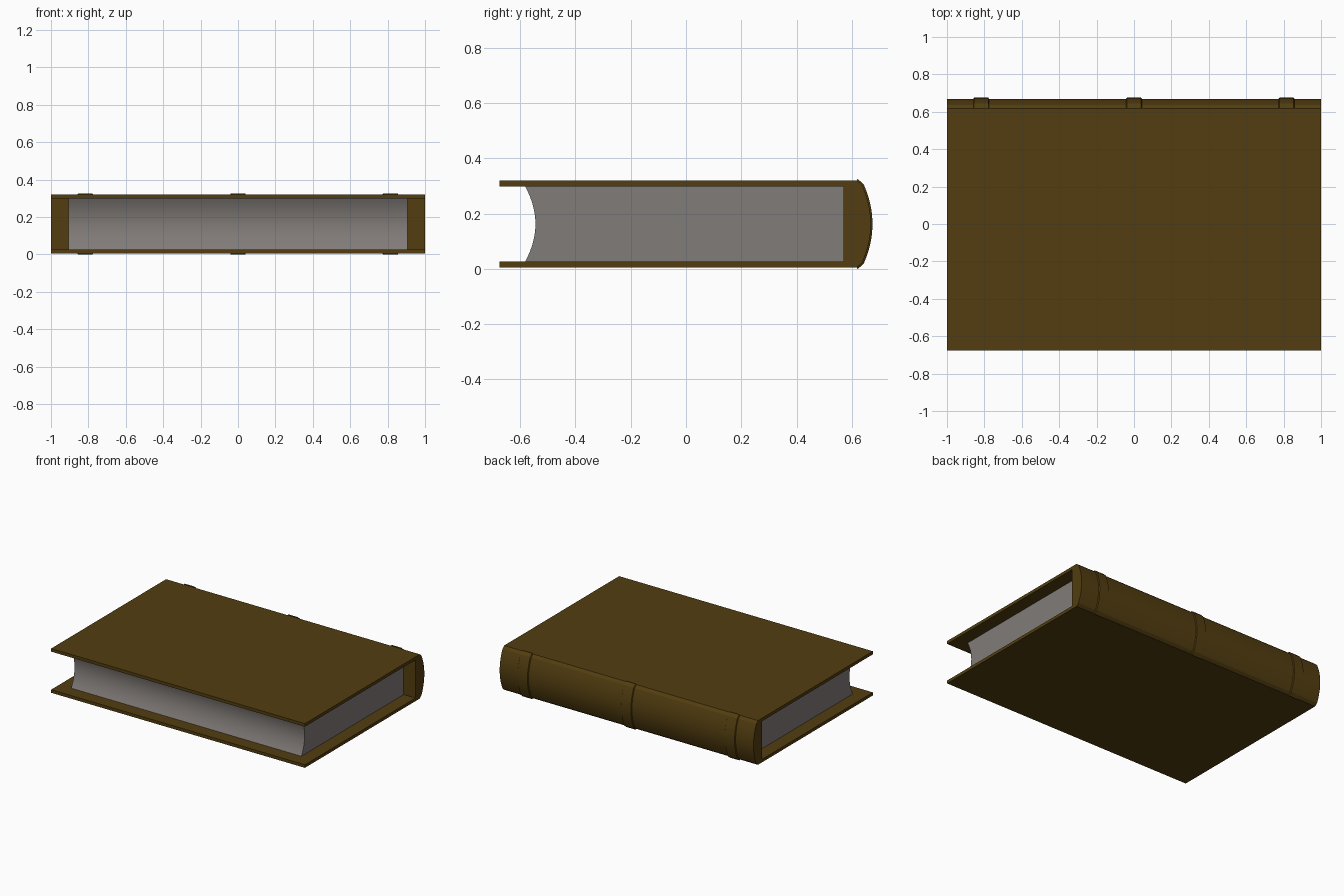
import bpy, bmesh

if "Cube" in bpy.data.objects:
    bpy.data.objects.remove(bpy.data.objects["Cube"])

MID = 0.1625  # half height of the book


def material(name, rgb):
    m = bpy.data.materials.new(name)
    m.diffuse_color = (*rgb, 1)
    m.use_nodes = True
    m.node_tree.nodes["Principled BSDF"].inputs["Base Color"].default_value = m.diffuse_color
    return m


leather = material("brown leather", (0.085, 0.047, 0.005))
paper = material("grey paper", (0.22, 0.20, 0.19))


def loft(name, sections, mat, angle=0.45):
    """Join equal-length (y, z) profiles placed along x and cap the ends."""
    bm = bmesh.new()
    rings = [[bm.verts.new((x, y, z)) for y, z in prof] for x, prof in sections]
    n = len(rings[0])
    for a, b in zip(rings, rings[1:]):
        for i in range(n):
            j = (i + 1) % n
            bm.faces.new((a[i], a[j], b[j], b[i]))
    bm.faces.new(rings[0])
    bm.faces.new(rings[-1])
    bmesh.ops.recalc_face_normals(bm, faces=bm.faces)
    me = bpy.data.meshes.new(name)
    bm.to_mesh(me)
    bm.free()
    me.materials.append(mat)
    ob = bpy.data.objects.new(name, me)
    bpy.context.collection.objects.link(ob)
    bpy.context.view_layer.objects.active = ob
    ob.select_set(True)
    bpy.ops.object.shade_smooth_by_angle(angle=angle)
    ob.select_set(False)
    return ob


def arc(edge_y, mid_y, half, n=16):
    """Curve from the bottom to the top, bowed at the middle height."""
    ts = [-1 + 2 * i / n for i in range(n + 1)]
    return [(edge_y + (mid_y - edge_y) * (1 - t * t), MID + half * t) for t in ts]


def spine_curve(grow=0.0):
    """Bevelled shoulders with a rounded back."""
    half = 0.1575 + grow
    return ([(0.618 + grow / 2, MID - half)]
            + arc(0.637 + grow, 0.669 + grow, 0.141 + grow / 2)
            + [(0.618 + grow / 2, MID + half)])


# Cover: two boards and a solid rounded spine in one C-shaped profile
cover = ([(-0.675, 0.005)] + spine_curve()
         + [(-0.675, 0.32), (-0.675, 0.298), (0.57, 0.298),
            (0.57, 0.027), (-0.675, 0.027)])
loft("cover", [(-1, cover), (1, cover)], leather)

# Page block with a hollow fore edge
pages = arc(-0.582, -0.545, 0.1355) + [(0.57, 0.298), (0.57, 0.027)]
loft("pages", [(-0.907, pages), (0.907, pages)], paper)

# Raised bands across the spine, with sloping sides
low, high = spine_curve(-0.001), spine_curve(0.006)
for name, x in (("left_band", -0.817), ("middle_band", 0), ("right_band", 0.815)):
    loft(name, [(x - 0.043, low), (x - 0.038, high),
                (x + 0.038, high), (x + 0.043, low)], leather)
